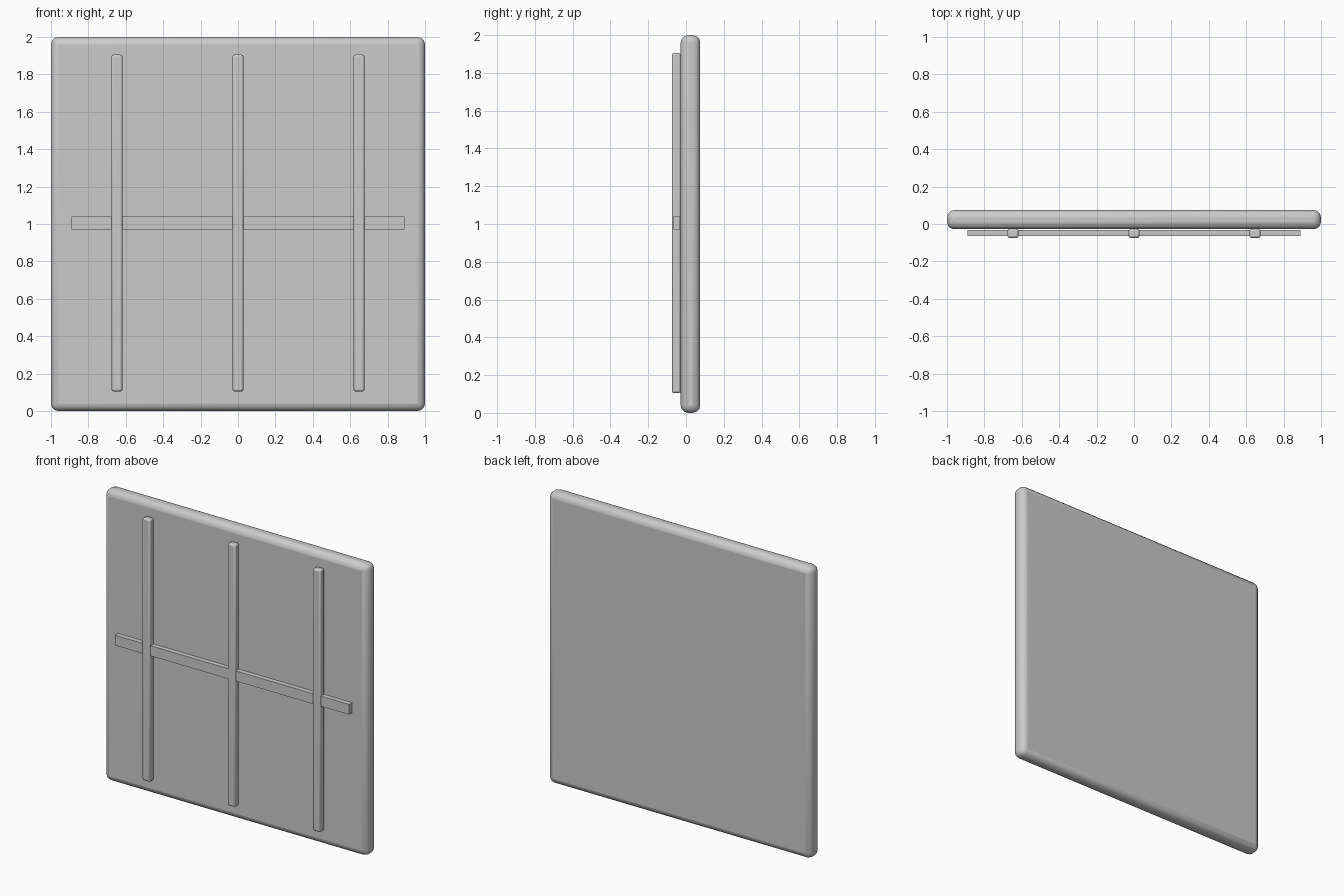
import bpy

cube = bpy.data.objects.get("Cube")
if cube:
    bpy.data.objects.remove(cube, do_unlink=True)

grey = bpy.data.materials.new("light_grey")
grey.use_nodes = True
colour = (0.6, 0.6, 0.6, 1)
grey.diffuse_color = colour
grey.node_tree.nodes["Principled BSDF"].inputs["Base Color"].default_value = colour


def box(name, low, high, bevel=0, segments=2):
    """Box between two corners, with optionally rounded edges."""
    centre = [(a + b) / 2 for a, b in zip(low, high)]
    bpy.ops.mesh.primitive_cube_add(size=1, location=centre)
    obj = bpy.context.object
    obj.name = name
    obj.scale = [b - a for a, b in zip(low, high)]
    bpy.ops.object.transform_apply(location=False, rotation=False, scale=True)
    obj.data.materials.append(grey)
    if bevel:
        mod = obj.modifiers.new("rounded_edges", "BEVEL")
        mod.width = bevel
        mod.segments = segments
        bpy.ops.object.shade_smooth_by_angle(angle=0.6)
    return obj


# Thick rounded panel
box("panel", (-1, -0.028, 0), (1, 0.075, 2), 0.04, 3)

# Horizontal rail
box("cross_rail", (-0.89, -0.065, 0.97), (0.89, -0.032, 1.04))

# Three vertical battens standing proud of the rail
for name, x in (("right", -0.647), ("middle", 0), ("left", 0.647)):
    box(f"{name}_batten", (x - 0.029, -0.075, 0.105), (x + 0.029, -0.028, 1.905), 0.01)
